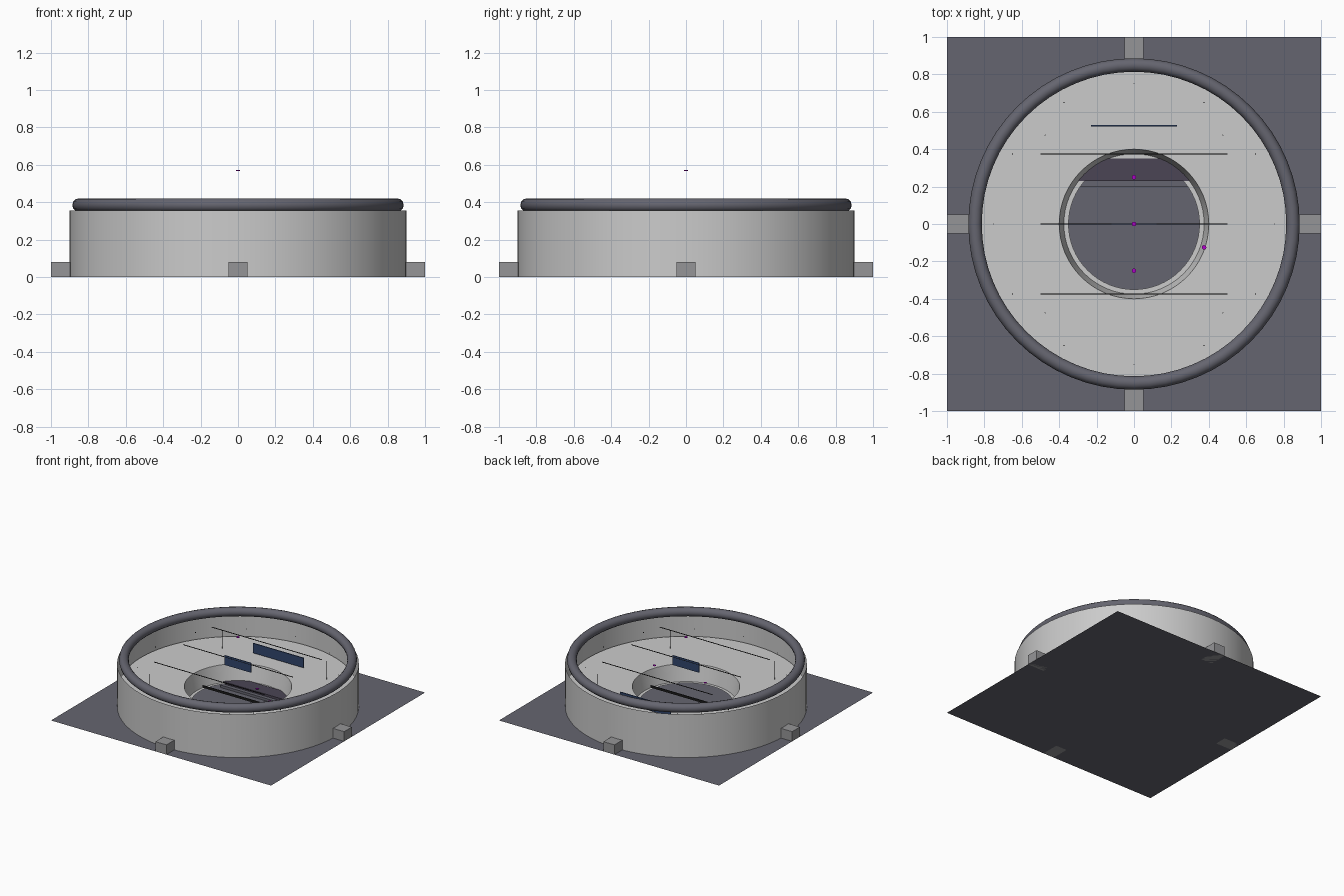
import bpy, bmesh, math

if "Cube" in bpy.data.objects:
    bpy.data.objects.remove(bpy.data.objects["Cube"])


def mat(name, c):
    m = bpy.data.materials.new(name)
    m.diffuse_color = (*c, 1)
    m.use_nodes = True
    m.node_tree.nodes["Principled BSDF"].inputs["Base Color"].default_value = m.diffuse_color
    return m


DARK = mat("dark_metal", (0.13, 0.13, 0.16))
MID = mat("mid_grey", (0.3, 0.3, 0.31))
BLACK = mat("black_wire", (0.01, 0.01, 0.01))
BLUE = mat("navy_panel", (0.03, 0.06, 0.15))
PURPLE = mat("purple_marker", (0.45, 0.0, 0.6))
PLUM = mat("plum_plate", (0.07, 0.06, 0.09))


def finish(name, m, smooth=False):
    o = bpy.context.object
    o.name = name
    if m:
        o.data.materials.append(m)
    if smooth:
        bpy.ops.object.shade_smooth_by_angle(angle=math.radians(35))
    return o


def box(name, loc, size, m=None):
    bpy.ops.mesh.primitive_cube_add(size=1, location=loc)
    bpy.context.object.scale = size
    return finish(name, m)


def rod(name, loc, r, h, m, rot=(0, 0, 0), n=8):
    bpy.ops.mesh.primitive_cylinder_add(vertices=n, radius=r, depth=h, location=loc, rotation=rot)
    return finish(name, m)


def lathe(name, profile, m=None, n=64):
    bm = bmesh.new()
    vs = [bm.verts.new((r, 0, z)) for r, z in profile]
    es = [bm.edges.new(p) for p in zip(vs, vs[1:])]
    bmesh.ops.spin(bm, geom=vs + es, cent=(0, 0, 0), axis=(0, 0, 1), angle=math.tau, steps=n)
    bmesh.ops.remove_doubles(bm, verts=bm.verts, dist=1e-5)
    bmesh.ops.recalc_face_normals(bm, faces=bm.faces)
    me = bpy.data.meshes.new(name)
    bm.to_mesh(me)
    bm.free()
    o = bpy.data.objects.new(name, me)
    bpy.context.collection.objects.link(o)
    bpy.ops.object.select_all(action='DESELECT')
    bpy.context.view_layer.objects.active = o
    o.select_set(True)
    return finish(name, m, True)


# base plate
bpy.ops.mesh.primitive_plane_add(size=2)
finish("base_plate", DARK)

# drum wall, rim and stepped floor with a central pit
lathe("drum_wall", [(0.9, 0), (0.9, 0.355)])
lathe("stepped_floor", [(0.885, 0.165), (0.4, 0.165), (0.375, 0.03), (0.35, 0.03)])
bpy.ops.mesh.primitive_torus_add(major_radius=0.85, minor_radius=0.036, major_segments=64,
                                 minor_segments=12, location=(0, 0, 0.385))
finish("rim", DARK, True)

# four tabs
for i in range(4):
    a = i * math.pi / 2
    box("tab", (0.925 * math.cos(a), 0.925 * math.sin(a), 0.04),
        (0.15 if i % 2 == 0 else 0.1, 0.1 if i % 2 == 0 else 0.15, 0.08), MID)

# cross wires
for y in (-0.375, 0, 0.375):
    rod("cross_wire", (0, y, 0.375), 0.003, 1, BLACK, (0, math.pi / 2, 0))
box("pit_bar", (0, 0, 0.08), (0.64, 0.004, 0.02), BLACK)

# upright panels
box("back_panel", (0, 0.525, 0.22), (0.46, 0.008, 0.08), BLUE)
box("hanging_panel", (0, 0, 0.35), (0.24, 0.004, 0.08), BLUE)

# plate in the pit
box("pit_plate", (0, 0.29, 0.02), (0.6, 0.12, 0.036), PLUM)
box("pit_plate_step", (0, 0.215, 0.01), (0.6, 0.03, 0.02), DARK)

# posts and studs
for sx in (-1, 1):
    for sy in (-1, 1):
        rod("post", (0.475 * sx, 0.475 * sy, 0.245), 0.003, 0.15, BLACK)
for i in range(12):
    a = i * math.pi / 6
    rod("stud", (0.75 * math.cos(a), 0.75 * math.sin(a), 0.29), 0.003, 0.006, BLACK)

# small markers
for p in ((0, 0.25, 0.05), (0, -0.25, 0.1), (0.375, -0.125, 0.19), (0, 0, 0.57)):
    rod("marker", p, 0.012, 0.004, PURPLE, n=12)
